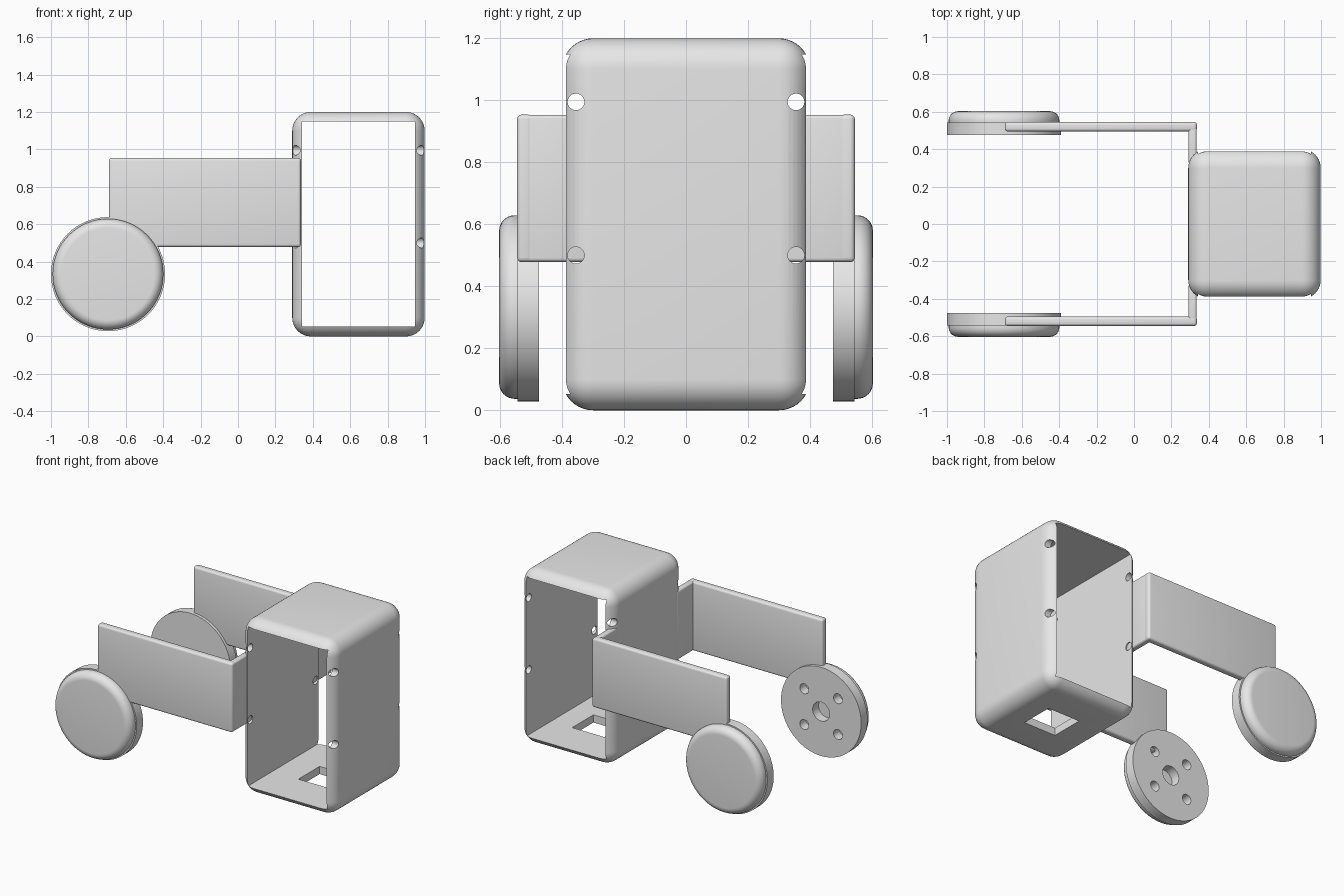
import bpy, bmesh, math
from mathutils import Matrix, Vector

old = bpy.data.objects.get("Cube")
if old:
    bpy.data.objects.remove(old, do_unlink=True)

grey = bpy.data.materials.new("light_grey")
grey.use_nodes = True
grey.diffuse_color = (0.8, 0.8, 0.8, 1)
grey.node_tree.nodes["Principled BSDF"].inputs["Base Color"].default_value = (0.8, 0.8, 0.8, 1)


def finish(name, bm):
    bmesh.ops.recalc_face_normals(bm, faces=bm.faces)
    mesh = bpy.data.meshes.new(name)
    bm.to_mesh(mesh)
    bm.free()
    mesh.materials.append(grey)
    obj = bpy.data.objects.new(name, mesh)
    bpy.context.collection.objects.link(obj)
    return obj


def box(name, low, high, radius=0, segments=4):
    low, high = Vector(low), Vector(high)
    bm = bmesh.new()
    bmesh.ops.create_cube(bm, size=1)
    for v in bm.verts:
        v.co = (low + high) / 2 + v.co * (high - low)
    if radius:
        bmesh.ops.bevel(bm, geom=bm.edges[:], offset=radius, segments=segments,
                        profile=0.5, affect='EDGES')
    return finish(name, bm)


def cylinder(name, start, end, radius, sides=64, rim=0):
    """Cylinder between two points; rim rounds the edge at the end point."""
    start, end = Vector(start), Vector(end)
    axis = end - start
    turn = axis.to_track_quat('Z', 'Y').to_matrix().to_4x4()
    bm = bmesh.new()
    bmesh.ops.create_cone(bm, cap_ends=True, segments=sides, radius1=radius,
                          radius2=radius, depth=axis.length)
    if rim:
        edges = [e for e in bm.edges if all(v.co.z > 0 for v in e.verts)]
        bmesh.ops.bevel(bm, geom=edges, offset=rim, segments=8,
                        profile=0.5, affect='EDGES')
    bm.transform(Matrix.Translation((start + end) / 2) @ turn)
    return finish(name, bm)


def activate(obj):
    bpy.ops.object.select_all(action='DESELECT')
    obj.select_set(True)
    bpy.context.view_layer.objects.active = obj


def cut(obj, cutters):
    activate(obj)
    for c in cutters:
        c.hide_render = True
        mod = obj.modifiers.new("cut", 'BOOLEAN')
        mod.operation, mod.solver, mod.object = 'DIFFERENCE', 'EXACT', c
        bpy.ops.object.modifier_apply(modifier=mod.name)
        bpy.data.objects.remove(c, do_unlink=True)


parts = []

# Rounded housing, open at front and back, with a cable hole in its floor
housing = box("housing", (0.29, -0.4, 0), (0.998, 0.4, 1.2), 0.1, 10)
cutters = [box("cavity", (0.342, -0.6, 0.053), (0.946, 0.6, 1.148)),
           box("floor_opening", (0.54, -0.115, -0.1), (0.785, 0.115, 0.1))]
for y in (-0.355, 0.355):
    for z in (0.5, 0.995):
        cutters.append(cylinder("screw_hole", (0.1, y, z), (1.2, y, z), 0.027, 24))
cut(housing, cutters)
parts.append(housing)

WX, WZ = -0.695, 0.333
for side, s in (("left", 1), ("right", -1)):
    # Bent arm: long side plate and short bracket into the housing
    def span(a, b):
        return min(a * s, b * s), max(a * s, b * s)
    y0, y1 = span(0.495, 0.545)
    parts.append(box(side + "_arm", (-0.69, y0, 0.478), (0.336, y1, 0.954), 0.015))
    y0, y1 = span(0.32, 0.54)
    parts.append(box(side + "_bracket", (0.292, y0, 0.479), (0.335, y1, 0.953), 0.012))

    # Wheel disc with a hub hole and four bolt holes
    disc = cylinder(side + "_disc", (WX, s * 0.475, WZ), (WX, s * 0.544, WZ), 0.305)
    spots = [(0, 0, 0.065)] + [(i * 0.128, j * 0.123, 0.034)
                               for i in (-1, 1) for j in (-1, 1)]
    cut(disc, [cylinder("bolt_hole", (WX + dx, s * 0.4, WZ + dz),
                        (WX + dx, s * 0.6, WZ + dz), r, 24) for dx, dz, r in spots])
    parts.append(disc)

    # Rounded outer cap
    parts.append(cylinder(side + "_cap", (WX, s * 0.54, WZ), (WX, s * 0.603, WZ),
                          0.296, rim=0.05))

for obj in parts:
    activate(obj)
    bpy.ops.object.shade_smooth_by_angle(angle=math.radians(30))
